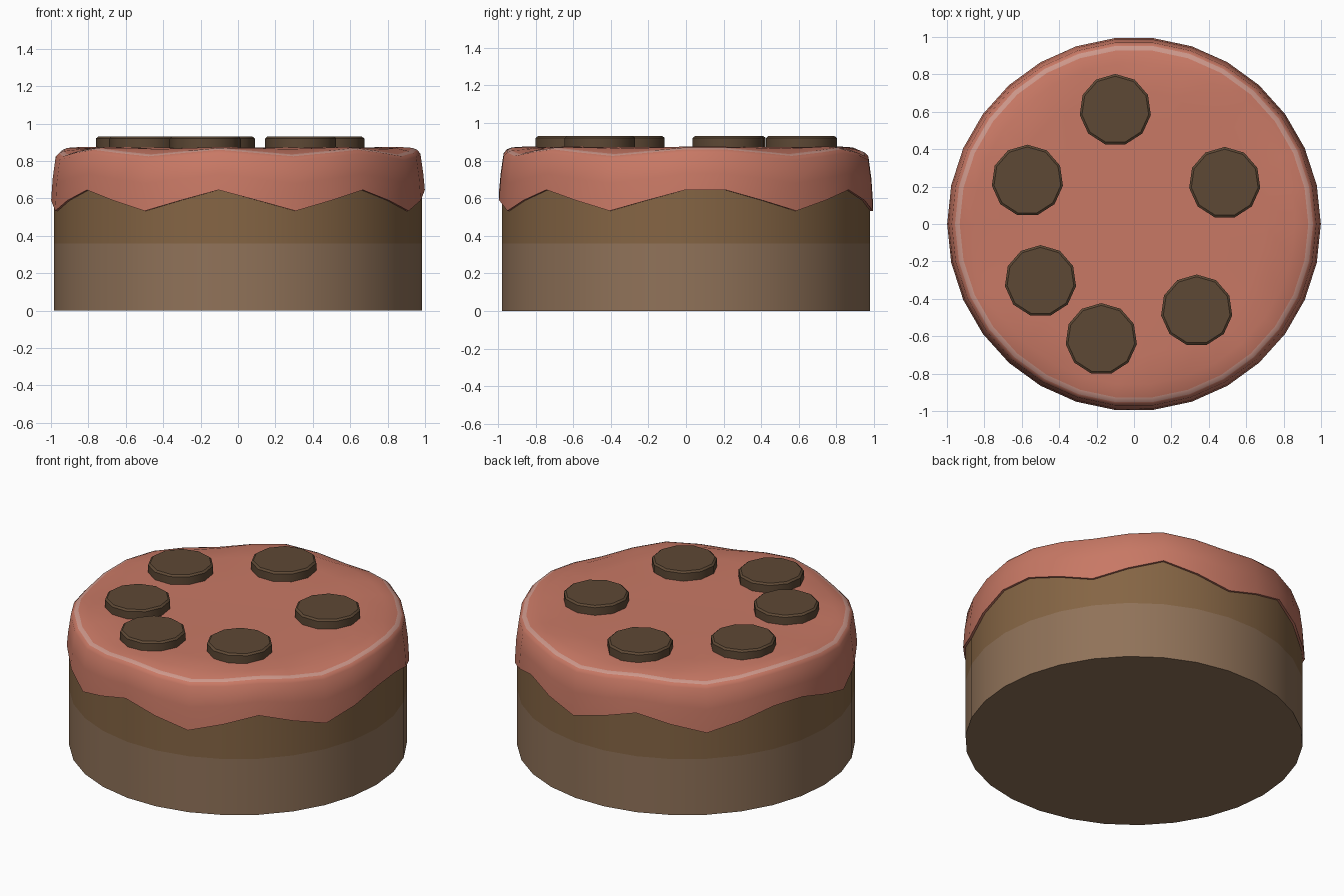
import bpy, bmesh
from math import cos, sin, pi

if "Cube" in bpy.data.objects:
    bpy.data.objects.remove(bpy.data.objects["Cube"])

SIDES = 30


def material(name, color):
    m = bpy.data.materials.new(name)
    m.diffuse_color = (*color, 1)
    m.use_nodes = True
    m.node_tree.nodes["Principled BSDF"].inputs["Base Color"].default_value = m.diffuse_color
    return m


def lathe(name, rings, sides, mats, ring_mats=None, caps=(True, True), start=0.0,
          loc=(0, 0, 0), angle=40):
    """Skin a stack of rings; each ring is (radius, z or list of z per side)."""
    bm = bmesh.new()
    loops = []
    for r, z in rings:
        loops.append([bm.verts.new((r * cos(start + 2 * pi * i / sides),
                                    r * sin(start + 2 * pi * i / sides),
                                    z[i] if isinstance(z, list) else z))
                      for i in range(sides)])
    for k in range(len(loops) - 1):
        a, b = loops[k], loops[k + 1]
        for i in range(sides):
            j = (i + 1) % sides
            f = bm.faces.new((a[i], a[j], b[j], b[i]))
            f.material_index = ring_mats[k] if ring_mats else 0
    if caps[0]:
        bm.faces.new(loops[0][::-1])
    if caps[1]:
        bm.faces.new(loops[-1])
    me = bpy.data.meshes.new(name)
    bm.to_mesh(me)
    bm.free()
    for m in mats:
        me.materials.append(m)
    ob = bpy.data.objects.new(name, me)
    ob.location = loc
    bpy.context.collection.objects.link(ob)
    bpy.ops.object.select_all(action='DESELECT')
    bpy.context.view_layer.objects.active = ob
    ob.select_set(True)
    bpy.ops.object.shade_smooth_by_angle(angle=angle * pi / 180)
    return ob


lower_brown = material("lower_sponge", (.28, .17, .10))
upper_brown = material("upper_sponge", (.235, .13, .058))
pink = material("icing", (.58, .19, .13))
light_pink = material("icing_highlight", (.61, .31, .255))
chocolate = material("chocolate", (.11, .065, .035))

# Sponge: two stacked colour layers
lathe("lower_sponge", [(.985, 0), (.985, .36)], SIDES, [lower_brown], caps=(True, False))
lathe("upper_sponge", [(.985, .36), (.985, .70)], SIDES, [upper_brown], caps=(False, True))

# Icing drip pattern: 0 on a crest, 1 on a drip, one value per 12 degrees
drip = [0] + [0, .5, 1, .5] * 3 + [0] + [0, .5, 1, .5] * 4


def wave(z, depth):
    return [z - depth * d for d in drip]


# Icing with a wavy hem, rounded shoulder and pale rim stripe
hem = wave(.645, .112)
lathe("icing", [(.985, hem), (.999, hem),
                (.991, wave(.73, .05)),
                (.975, wave(.84, .035)),
                (.957, wave(.860, .035)),
                (.932, wave(.870, .035)),
                (.86, wave(.875, .012)),
                (.70, .872), (.35, .870)],
      SIDES, [pink, light_pink], ring_mats=[0, 0, 0, 0, 1, 0, 0, 0], caps=(False, True))

# Chocolate buttons on top
spots = [(-.10, .61), (.485, .22), (-.57, .232), (-.50, -.305), (-.175, -.615), (.335, -.462)]
for n, (x, y) in enumerate(spots):
    lathe(f"chocolate_button_{n + 1}", [(.192, 0), (.192, .06), (.18, .07)], 11, [chocolate],
          start=pi / 2, loc=(x, y, .86), angle=35)
